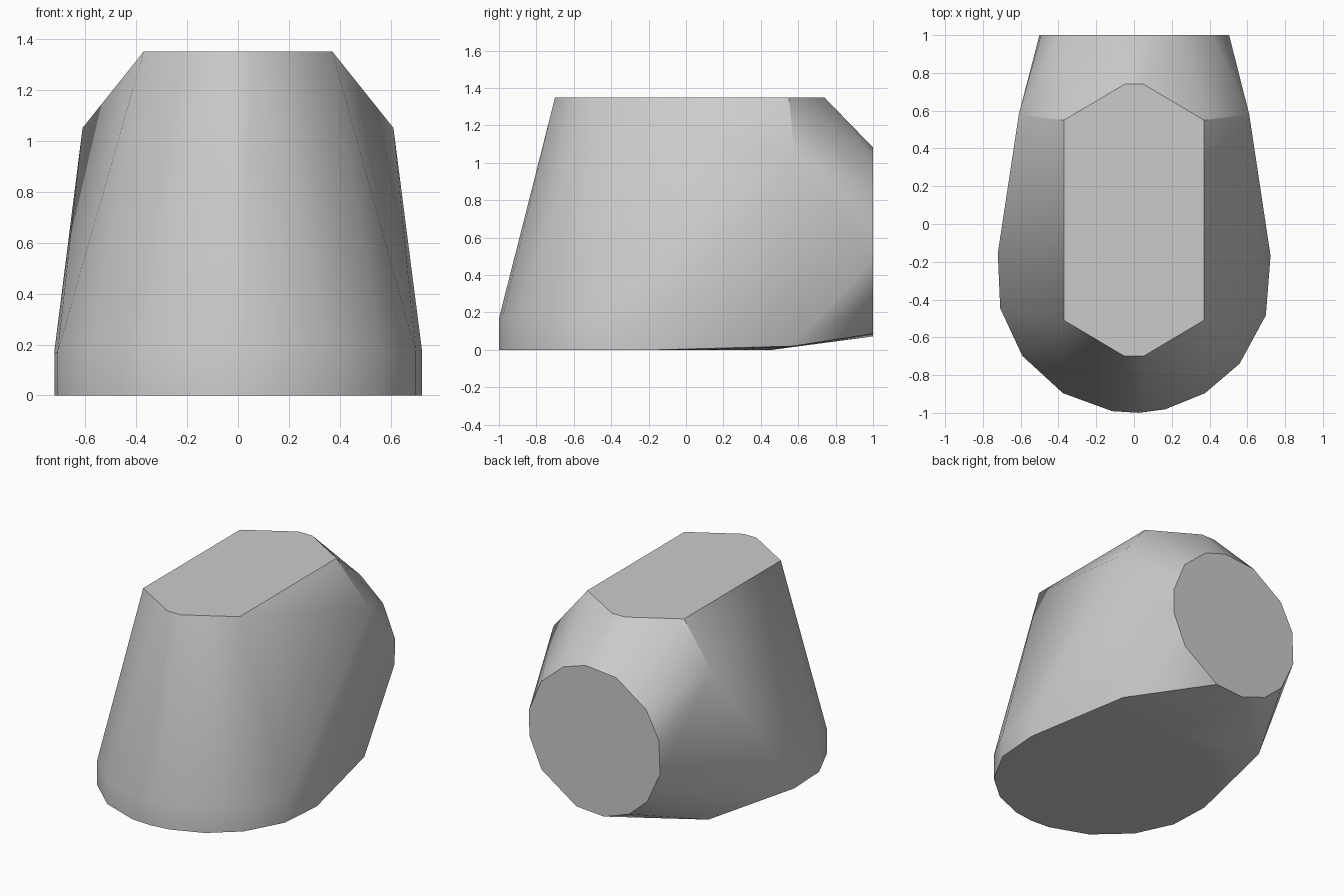
import bpy, bmesh
from math import cos, sin, radians

if "Cube" in bpy.data.objects:
    bpy.data.objects.remove(bpy.data.objects["Cube"], do_unlink=True)

# Plain grey material
grey = bpy.data.materials.new("light grey")
grey.use_nodes = True
colour = (0.6, 0.6, 0.6, 1)
grey.diffuse_color = colour
grey.node_tree.nodes["Principled BSDF"].inputs["Base Color"].default_value = colour


def circle(radius, angles):
    return [(radius * cos(radians(a)), radius * sin(radians(a))) for a in angles]


points = []

# Short cylindrical base: full disc on the ground, front half raised
front_angles = [8, -17, -40, -59, -77, -88, -99, -121, -144, -166, -189]
back_angles = range(30, 151, 20)
points += [(x, y - 0.27, 0) for x, y in circle(0.73, [*front_angles, *back_angles])]
points += [(x, y - 0.27, 0.17) for x, y in circle(0.73, front_angles)]

# Round flat back end
ring_angles = [9, 36, 62, 82, 109, 141, 165, 191, 218, 239, 262, 286, 323, 349]
points += [(x, 1, z + 0.577) for x, z in circle(0.51, ring_angles)]

# Flat top, shoulders and lower back corners, mirrored left to right
for side in (-1, 1):
    points += [(side * 0.37, 0.55, 1.35), (side * 0.37, -0.51, 1.35),
               (side * 0.05, 0.74, 1.35), (side * 0.05, -0.70, 1.35),
               (side * 0.61, 0.58, 1.05), (side * 0.57, 0.57, 0.02)]

# Wrap all the outlines in one convex skin
bm = bmesh.new()
for p in points:
    bm.verts.new(p)
hull = bmesh.ops.convex_hull(bm, input=bm.verts[:])
loose = {g for g in hull["geom_interior"] + hull["geom_unused"]
         if isinstance(g, bmesh.types.BMVert)}
bmesh.ops.delete(bm, geom=list(loose), context="VERTS")
bmesh.ops.dissolve_limit(bm, angle_limit=radians(0.5), verts=bm.verts[:], edges=bm.edges[:])
bmesh.ops.recalc_face_normals(bm, faces=bm.faces[:])

mesh = bpy.data.meshes.new("body")
bm.to_mesh(mesh)
bm.free()
mesh.materials.append(grey)
body = bpy.data.objects.new("body", mesh)
bpy.context.collection.objects.link(body)

# Soft sides with crisp rims
for obj in bpy.context.selected_objects:
    obj.select_set(False)
body.select_set(True)
bpy.context.view_layer.objects.active = body
bpy.ops.object.shade_smooth_by_angle(angle=radians(30))
